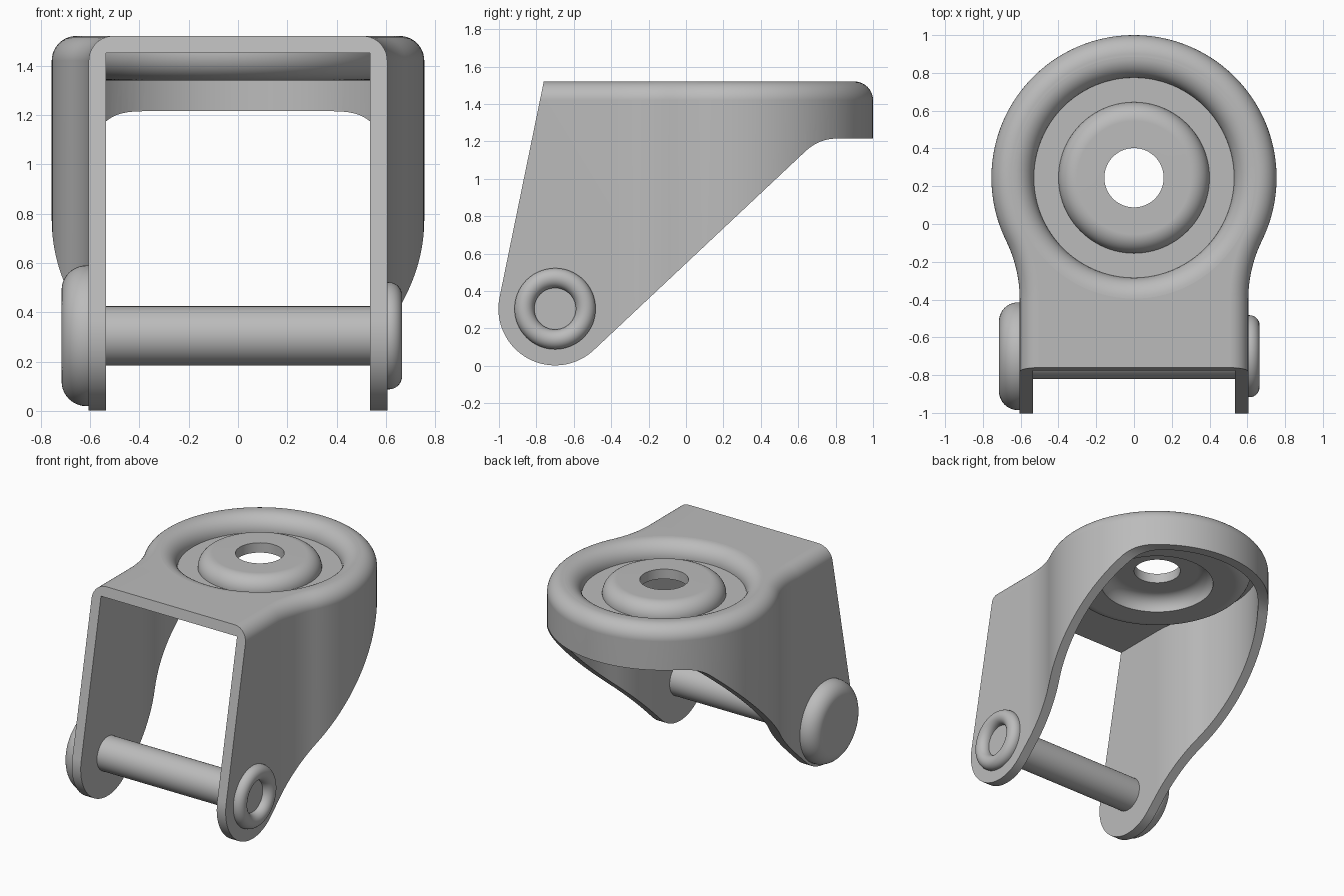
import bpy, bmesh
from math import sin, cos, radians, pi
from mathutils import Matrix, Vector

if "Cube" in bpy.data.objects:
    bpy.data.objects.remove(bpy.data.objects["Cube"], do_unlink=True)

metal = bpy.data.materials.new("grey metal")
metal.use_nodes = True
GREY = (0.5, 0.5, 0.5, 1)
metal.diffuse_color = GREY
metal.node_tree.nodes["Principled BSDF"].inputs["Base Color"].default_value = GREY

SWIVEL_Y = 0.245                 # centre of the round plate
AXLE = Vector((0, -0.7, 0.305))  # centre of the axle
WALL, TOP, RIM = 0.07, 1.52, 0.1


def arc(cx, cy, r, a, b, n):
    """Points on an arc from angle a to b in degrees."""
    return [(cx + r * cos(radians(a + (b - a) * i / n)),
             cy + r * sin(radians(a + (b - a) * i / n))) for i in range(n + 1)]


def finish(name, bm):
    bmesh.ops.recalc_face_normals(bm, faces=bm.faces)
    mesh = bpy.data.meshes.new(name)
    bm.to_mesh(mesh)
    bm.free()
    mesh.materials.append(metal)
    obj = bpy.data.objects.new(name, mesh)
    bpy.context.collection.objects.link(obj)
    return obj


def loft(name, loops):
    """Solid through a stack of loops with equal point counts."""
    bm = bmesh.new()
    rings = [[bm.verts.new(p) for p in loop] for loop in loops]
    n = len(rings[0])
    for low, high in zip(rings, rings[1:]):
        for i in range(n):
            j = (i + 1) % n
            bm.faces.new((low[i], low[j], high[j], high[i]))
    bm.faces.new(rings[0])
    bm.faces.new(rings[-1])
    return finish(name, bm)


def lathe(name, profile, matrix, closed=False, steps=96):
    """Revolve (radius, height) points about local z."""
    bm = bmesh.new()
    rings = [[bm.verts.new((r * cos(2 * pi * i / steps), r * sin(2 * pi * i / steps), h))
              for i in range(steps)] for r, h in profile]
    pairs = list(zip(rings, rings[1:]))
    if closed:
        pairs.append((rings[-1], rings[0]))
    else:
        bm.faces.new(rings[0])
        bm.faces.new(rings[-1])
    for a, b in pairs:
        for i in range(steps):
            j = (i + 1) % steps
            bm.faces.new((a[i], a[j], b[j], b[i]))
    bm.transform(matrix)
    return finish(name, bm)


def select(obj):
    bpy.ops.object.select_all(action='DESELECT')
    obj.select_set(True)
    bpy.context.view_layer.objects.active = obj


def carve(obj, cutter, operation):
    cutter.hide_render = True
    mod = obj.modifiers.new("carve", 'BOOLEAN')
    mod.operation, mod.solver, mod.object = operation, 'EXACT', cutter
    select(obj)
    bpy.ops.object.modifier_apply(modifier=mod.name)
    bpy.data.objects.remove(cutter, do_unlink=True)


def smooth(obj):
    select(obj)
    bpy.ops.object.shade_smooth_by_angle(angle=radians(32))
    mod = obj.modifiers.new("even shading", 'WEIGHTED_NORMAL')
    mod.keep_sharp = True


def outline(inset, z, front):
    """Keyhole plan: straight sides flowing into the round plate."""
    half = [(0.605 - inset, front)]
    half += arc(1.311, -0.4, 0.706 + inset, 180, 153.8, 12)
    half += arc(0, SWIVEL_Y, 0.755 - inset, -26.2, 90, 40)[1:]
    left = [(-x, y) for x, y in reversed(half[:-1])]
    return [(x, y, z) for x, y in half + left]


# Fork body: rounded keyhole block, hollowed from below and the front
loops = [outline(0, -0.1, -1.4)]
loops += [outline(RIM - r, z, -1.4) for r, z in arc(0, TOP - RIM, RIM, 0, 90, 10)]
fork = loft("fork", loops)
hollow = loft("fork_hollow", [outline(WALL, -0.3, -1.6), outline(WALL, TOP - WALL, -1.6)])
carve(fork, hollow, 'DIFFERENCE')

# Side profile: sloped front, round axle ends, raked back edge
side = [(-0.744, 1.6)]
side += arc(AXLE.y, AXLE.z, 0.303, 168.5, 313, 32)
start, corner, end = Vector((0.64, 1.148)), Vector((0.712, 1.215)), Vector((0.81, 1.215))
for i in range(9):
    t = i / 8
    side.append(tuple(start * (1 - t) ** 2 + corner * 2 * t * (1 - t) + end * t * t))
side += [(1.2, 1.215), (1.2, 1.6)]
keep = loft("side_profile", [[(x, y, z) for y, z in side] for x in (-1, 1)])
carve(fork, keep, 'INTERSECT')

# Opening for the pressed dish
at_swivel = Matrix.Translation((0, SWIVEL_Y, 0))
carve(fork, lathe("dish_opening", [(0.64, 1.4), (0.64, 1.6)], at_swivel), 'DIFFERENCE')
smooth(fork)

# Pressed swivel dish: rolled rim, ring groove, raised hub with a hole
dish = arc(0.64, 1.41, 0.11, 90, 180, 12)
dish += arc(0.3, 1.41, 0.1, 0, 90, 12)
dish += [(0.157, 1.51), (0.157, 1.44)]
dish += arc(0.28, 1.34, 0.1, 90, 0, 12)
dish += arc(0.53, 1.45, 0.11, -90, 0, 12)
smooth(lathe("swivel_dish", dish, at_swivel, closed=True))

# Axle with a domed head on the right and a rolled eyelet on the left
along_x = Matrix.Translation(AXLE) @ Matrix.Rotation(pi / 2, 4, 'Y')
smooth(lathe("axle", [(0.12, -0.6), (0.12, 0.6)], along_x, steps=64))
head = [(0.285, -0.6)] + arc(0.185, -0.615, 0.1, 0, -90, 10)
smooth(lathe("axle_head", head, along_x, steps=64))
eyelet = [(0.217, 0.6)] + arc(0.164, 0.612, 0.053, 0, 180, 16) + [(0.111, 0.607)]
smooth(lathe("axle_eyelet", eyelet, along_x, steps=64))
